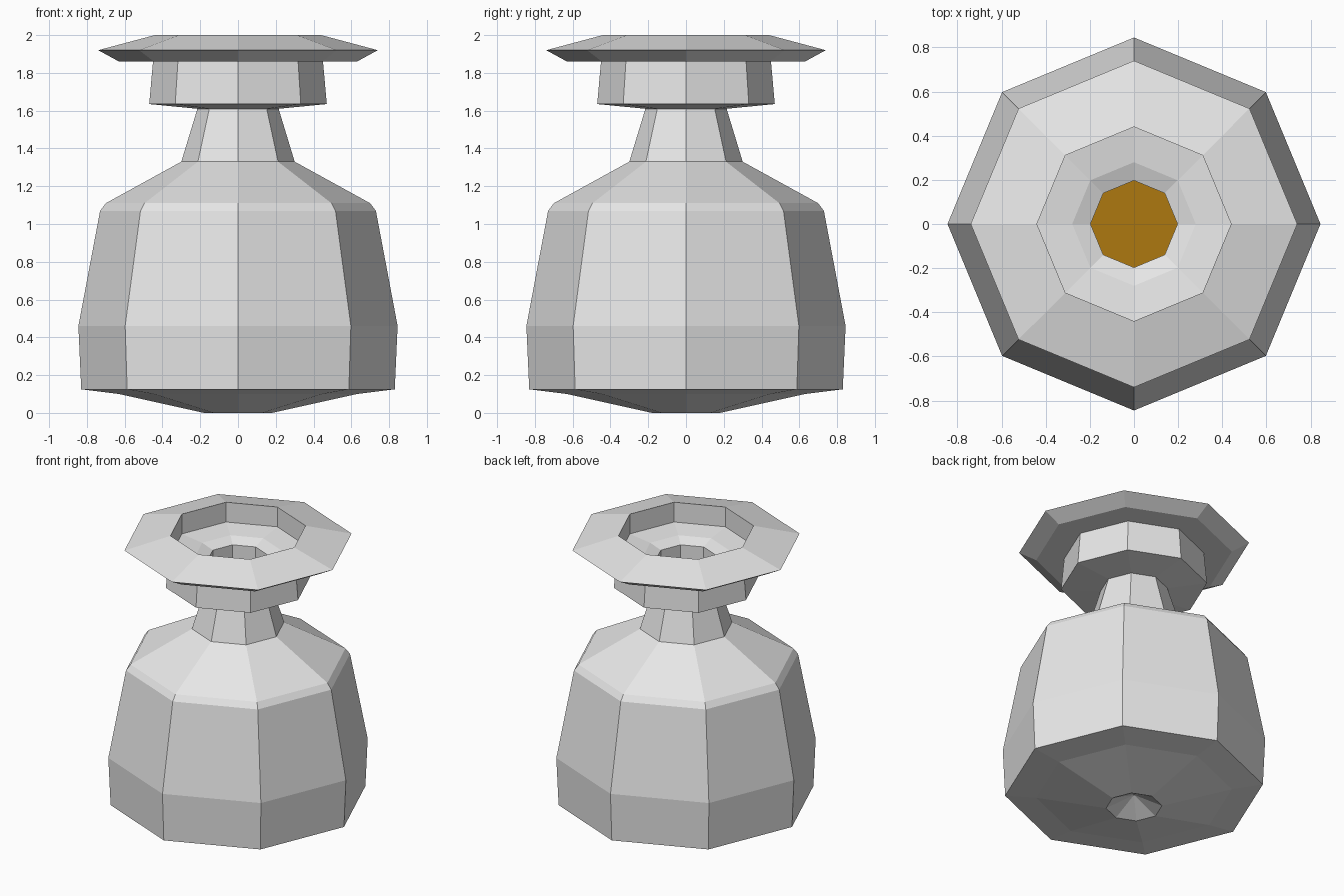
import bpy, bmesh, math

if "Cube" in bpy.data.objects:
    bpy.data.objects.remove(bpy.data.objects["Cube"])

SIDES = 8


def material(name, rgb):
    m = bpy.data.materials.new(name)
    m.diffuse_color = (*rgb, 1.0)
    m.use_nodes = True
    m.node_tree.nodes["Principled BSDF"].inputs["Base Color"].default_value = m.diffuse_color
    return m


def lathe(name, profile, mat):
    """Revolve (radius, height) points into an eight-sided, flat-faced part."""
    bm = bmesh.new()
    rings = []
    for r, z in profile:
        if r == 0:
            rings.append([bm.verts.new((0, 0, z))] * SIDES)
        else:
            rings.append([bm.verts.new((r * math.cos(2 * math.pi * i / SIDES),
                                        r * math.sin(2 * math.pi * i / SIDES), z))
                          for i in range(SIDES)])
    for a, b in zip(rings, rings[1:]):
        for i in range(SIDES):
            j = (i + 1) % SIDES
            corners = list(dict.fromkeys((a[i], a[j], b[j], b[i])))
            bm.faces.new(corners)
    mesh = bpy.data.meshes.new(name)
    bm.to_mesh(mesh)
    bm.free()
    mesh.materials.append(mat)
    ob = bpy.data.objects.new(name, mesh)
    bpy.context.collection.objects.link(ob)
    return ob


glass = material("pale grey glass", (0.8, 0.8, 0.8))
amber = material("amber liquid", (0.42, 0.19, 0.005))

# Bottle: dented base, body, neck, collar, flared lip, funnel and bore
lathe("bottle", [
    (0, 0.09), (0.18, 0), (0.63, 0.10), (0.83, 0.125),
    (0.845, 0.46), (0.73, 1.07), (0.70, 1.11), (0.30, 1.33),
    (0.215, 1.61), (0.47, 1.635), (0.45, 1.86), (0.63, 1.86),
    (0.74, 1.92), (0.44, 2.0), (0.44, 1.86), (0.28, 1.84),
    (0.197, 1.81), (0.197, 1.28)], glass)

# Liquid seen down the neck
lathe("liquid", [(0, 1.1), (0.197, 1.1), (0.197, 1.28), (0, 1.28)], amber)
